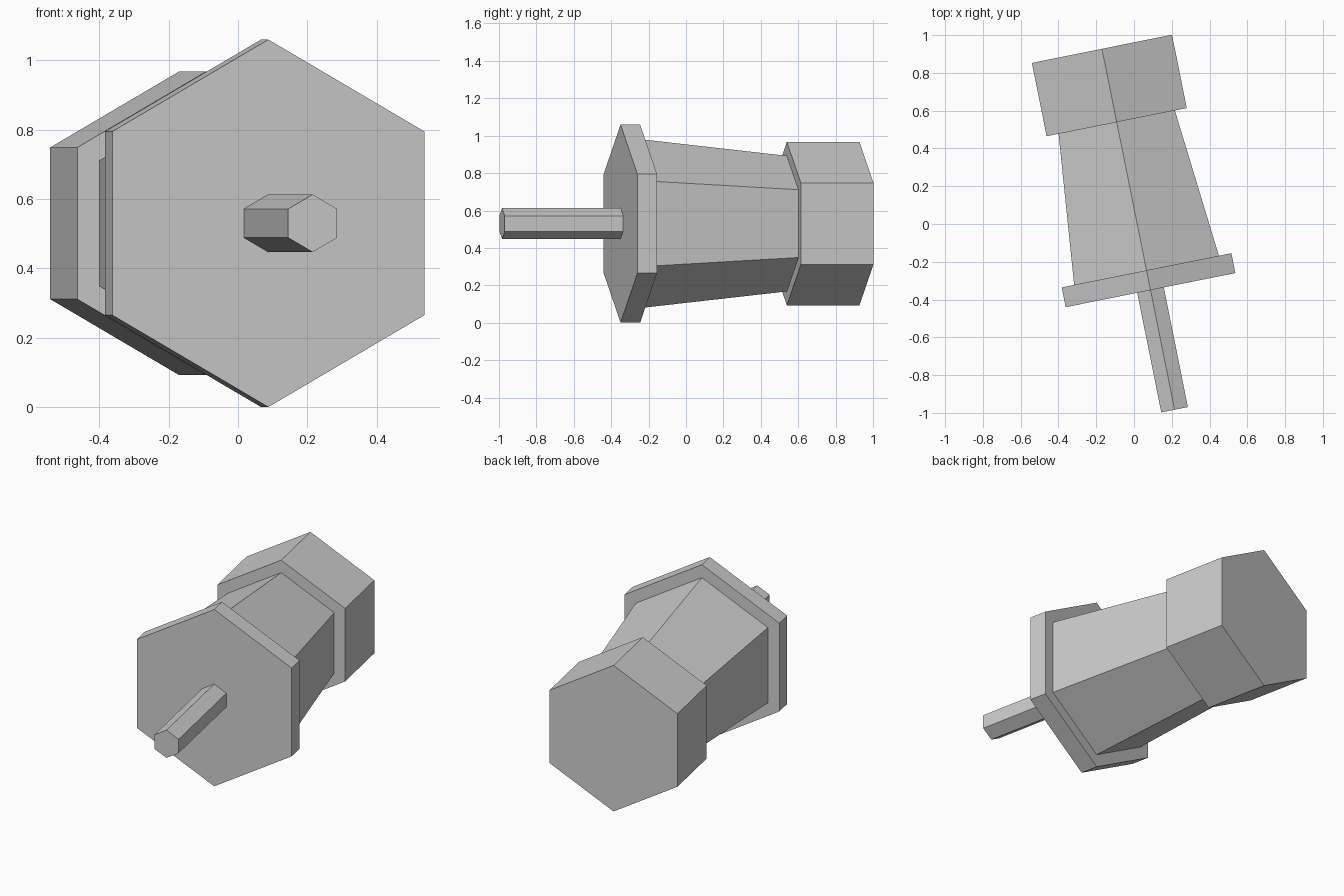
import bpy, bmesh, math
from mathutils import Matrix

cube = bpy.data.objects.get("Cube")
if cube:
    bpy.data.objects.remove(cube, do_unlink=True)

grey = bpy.data.materials.new("plain grey")
grey.use_nodes = True
grey.diffuse_color = (0.6, 0.6, 0.6, 1)
grey.node_tree.nodes["Principled BSDF"].inputs["Base Color"].default_value = (0.6, 0.6, 0.6, 1)

# Shared axis: runs front to back, turned slightly about z
AXIS = (Matrix.Translation((0.017, 0, 0.53))
        @ Matrix.Rotation(math.atan(0.2013), 4, 'Z')
        @ Matrix.Rotation(-math.pi / 2, 4, 'X'))


def hex_part(name, start, end, r_start, r_end):
    """Six-sided solid along the axis, corners pointing up and down."""
    bm = bmesh.new()
    bmesh.ops.create_cone(bm, cap_ends=True, segments=6,
                          radius1=r_start, radius2=r_end, depth=end - start,
                          matrix=AXIS @ Matrix.Translation((0, 0, (start + end) / 2)))
    bmesh.ops.recalc_face_normals(bm, faces=bm.faces)
    mesh = bpy.data.meshes.new(name)
    bm.to_mesh(mesh)
    bm.free()
    mesh.materials.append(grey)
    obj = bpy.data.objects.new(name, mesh)
    bpy.context.collection.objects.link(obj)
    return obj


hex_part("front_pin", -1.003, -0.35, 0.083, 0.083)
hex_part("flange", -0.357, -0.25, 0.529, 0.529)
hex_part("tapered_body", -0.255, 0.555, 0.452, 0.362)
hex_part("rear_cap", 0.55, 0.946, 0.437, 0.437)
